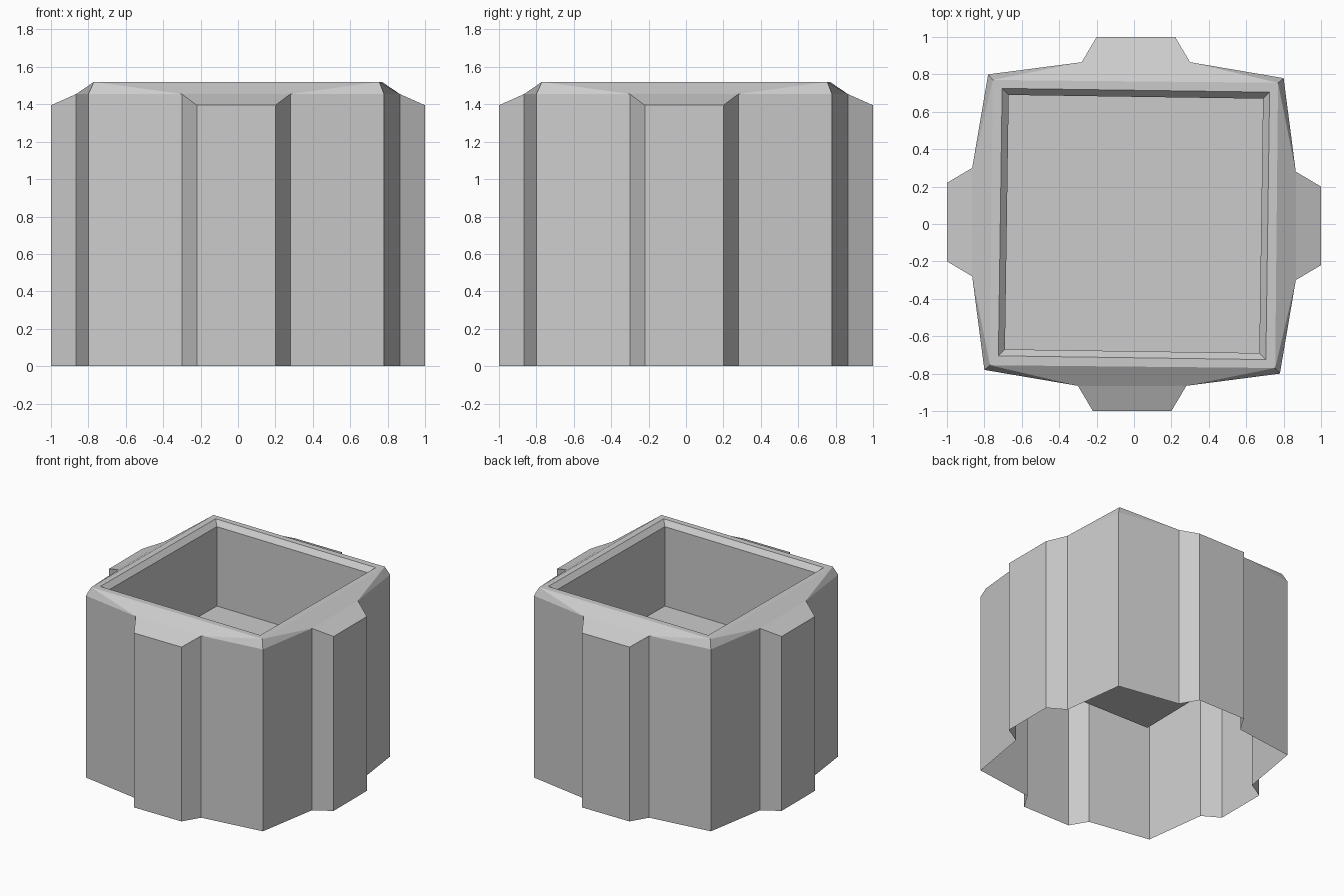
import bpy, bmesh
from math import radians
from mathutils import Matrix

if "Cube" in bpy.data.objects:
    bpy.data.objects.remove(bpy.data.objects["Cube"])

# one side of the shell outline (front): corner, then the raised lug; the other sides are quarter turns
SIDE = [(-0.80, -0.78), (-0.30, -0.865), (-0.22, -1.0), (0.20, -1.0), (0.28, -0.865)]
TOPS = [1.455, 1.455, 1.395, 1.395, 1.455]
# square rings of the rim and well: corner x, corner y, height
RINGS = [(-0.77, -0.755, 1.52), (-0.725, -0.705, 1.52), (-0.69, -0.67, 1.48), (-0.69, -0.67, 0.845)]


def turned(bm, points):
    """Rings of vertices made by repeating points in four quarter turns."""
    out = []
    for k in range(4):
        rot = Matrix.Rotation(radians(90 * k), 3, 'Z')
        for p in points:
            v = bm.verts.new(p)
            v.co = rot @ v.co
            out.append(v)
    return out


def bridge(bm, low, high):
    n = len(low)
    for i in range(n):
        j = (i + 1) % n
        bm.faces.new((low[i], low[j], high[j], high[i]))


bm = bmesh.new()

# outer wall, open underneath
base = turned(bm, [(x, y, 0) for x, y in SIDE])
top = turned(bm, [(x, y, z) for (x, y), z in zip(SIDE, TOPS)])
bridge(bm, base, top)

# rim, inner bevel and well walls, with the well floor
rings = [turned(bm, [r]) for r in RINGS]
for a, b in zip(rings, rings[1:]):
    bridge(bm, a, b)
bm.faces.new(rings[-1])

# sloping shoulder from the wall up to the rim, with lug tops
for k in range(4):
    c0, p1, p2, p3, p4 = top[5 * k:5 * k + 5]
    c1 = top[(5 * k + 5) % 20]
    r0, r1 = rings[0][k], rings[0][(k + 1) % 4]
    for f in ((c0, p1, r0), (p1, p4, r1, r0), (p4, c1, r1), (p1, p2, p3, p4)):
        bm.faces.new(f)

mesh = bpy.data.meshes.new("square_planter")
bm.to_mesh(mesh)
bm.free()
obj = bpy.data.objects.new("square_planter", mesh)
bpy.context.collection.objects.link(obj)
